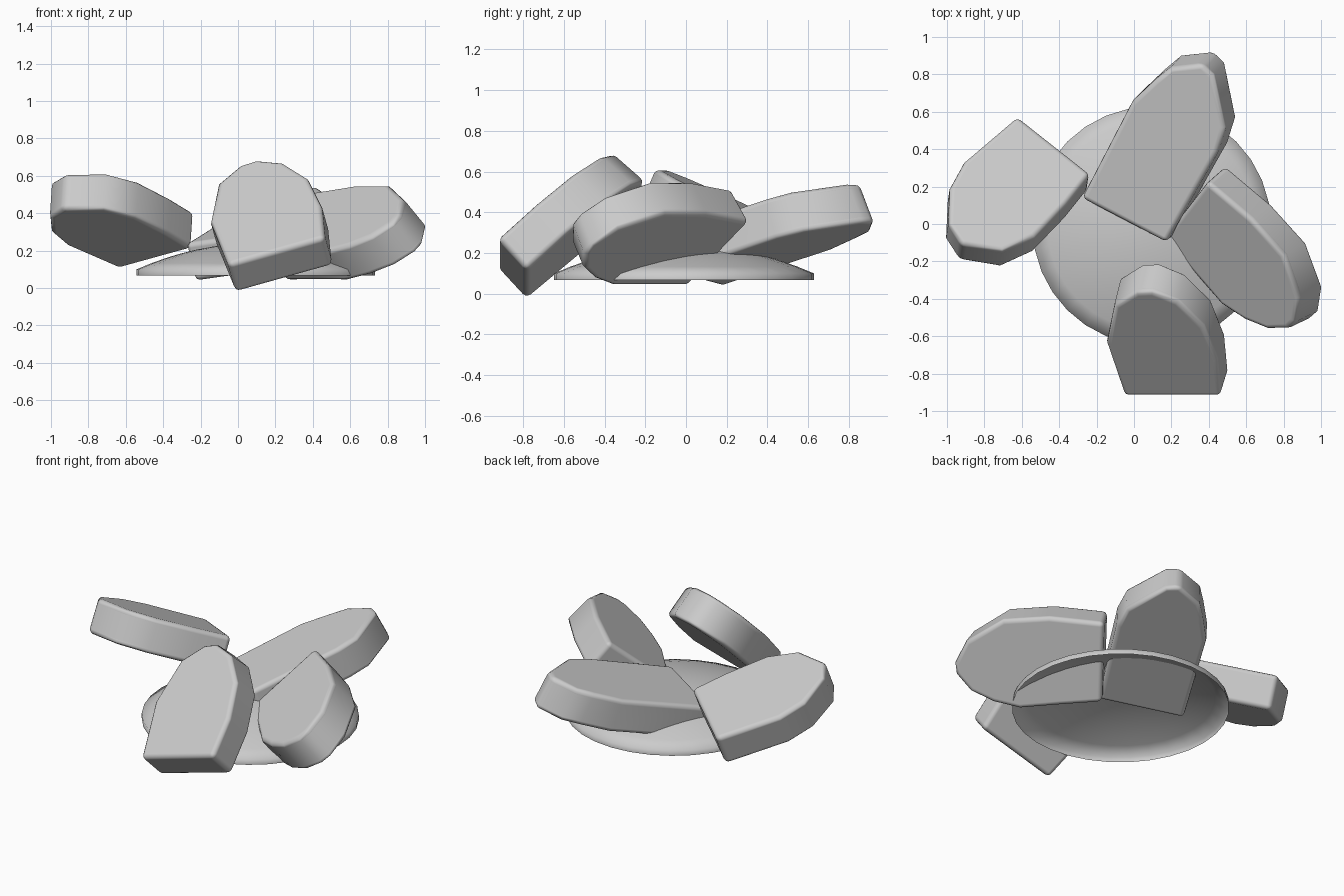
import bpy, bmesh
from mathutils import Vector

cube = bpy.data.objects.get("Cube")
if cube:
    bpy.data.objects.remove(cube, do_unlink=True)

# One plain stone grey for everything
grey = bpy.data.materials.new("stone_grey")
grey.use_nodes = True
tone = (0.6, 0.6, 0.6, 1)
grey.diffuse_color = tone
grey.node_tree.nodes["Principled BSDF"].inputs["Base Color"].default_value = tone


def finish(name, bm, bevel, angle):
    """Turn the bmesh into a smooth-shaded object with softened edges."""
    bmesh.ops.recalc_face_normals(bm, faces=bm.faces[:])
    mesh = bpy.data.meshes.new(name)
    bm.to_mesh(mesh)
    bm.free()
    mesh.materials.append(grey)
    obj = bpy.data.objects.new(name, mesh)
    bpy.context.collection.objects.link(obj)
    bpy.ops.object.select_all(action='DESELECT')
    obj.select_set(True)
    bpy.context.view_layer.objects.active = obj
    bpy.ops.object.shade_smooth_by_angle(angle=angle)
    if bevel:
        mod = obj.modifiers.new("soft_edges", 'BEVEL')
        mod.width = bevel
        mod.segments = 3
        mod.limit_method = 'ANGLE'
        mod.angle_limit = 0.8
        mod.harden_normals = True
    return obj


def slab(name, base, across, normal, flare, outline, thickness=0.213):
    """Tilted stone: straight base edge to rounded end, underside flared longer."""
    base = Vector(base)
    across = Vector(across).normalized()
    normal = Vector(normal)
    normal = (normal - across * normal.dot(across)).normalized()
    along = normal.cross(across)
    bm = bmesh.new()
    verts = [bm.verts.new(base + across * u + along * v) for u, v in outline]
    face = bm.faces.new(verts)
    grown = bmesh.ops.extrude_face_region(bm, geom=[face], use_keep_orig=True)
    for vert in grown["geom"]:
        if isinstance(vert, bmesh.types.BMVert):
            reach = (vert.co - base).dot(along)
            vert.co += along * flare * reach - normal * thickness
    return finish(name, bm, 0.028, 0.7)


# Four leaning slabs
slab("front_slab", (0.2, -0.91, 0.21), (0.963, 0, 0.27), (-0.205, -0.667, 0.718), 0.03,
     [(-.265, -.02), (-.295, .36), (-.2, .635), (-.06, .73), (.03, .735),
      (.16, .66), (.27, .48), (.3, .24), (.27, -.02)])

slab("right_slab", (-0.44, 0.41, 0.357), (-0.767, 0.606, -0.212), (0.06, 0.397, 0.915), 0,
     [(-.255, -.02), (-.27, .2), (-.265, .46), (-.19, .64), (0, .755),
      (.13, .71), (.26, .54), (.3, .37), (.255, -.02)])

slab("back_slab", (-0.05, 0.035, 0.275), (0.88, -0.46, 0.124), (-0.235, -0.19, 0.953), 0.04,
     [(-.255, -.02), (-.235, .59), (-.17, .76), (-.125, .86), (.02, .955),
      (.1, .93), (.28, .7), (.3, .56), (.26, -.02)])

slab("left_slab", (0.28, 0.065, 0.358), (-0.47, -0.605, -0.63), (-0.477, -0.42, 0.765), 0.05,
     [(-.25, -.01), (-.265, .3), (-.23, .56), (-.08, .765), (.06, .825), (.13, .815),
      (.23, .73), (.29, .6), (.32, .45), (.285, .23), (.25, -.01)])

# Shallow dome: a thin revolved sheet with a short upright rim, open underneath
radius, rim, shoulder, rise, steps = 0.638, 0.067, 0.1, 0.14, 8
profile = [(radius * i / steps, shoulder + rise * (1 - (i / steps) ** 2))
           for i in range(steps + 1)] + [(radius, rim)]
bm = bmesh.new()
points = [bm.verts.new((r, 0, z)) for r, z in profile]
edges = [bm.edges.new(pair) for pair in zip(points, points[1:])]
bmesh.ops.spin(bm, geom=points + edges, cent=(0, 0, 0), axis=(0, 0, 1),
               angle=6.283185, steps=32, use_merge=True)
bmesh.ops.remove_doubles(bm, verts=bm.verts[:], dist=0.0005)
dome = finish("dome_base", bm, 0, 1.5)
dome.location = (0.095, -0.01, 0)
